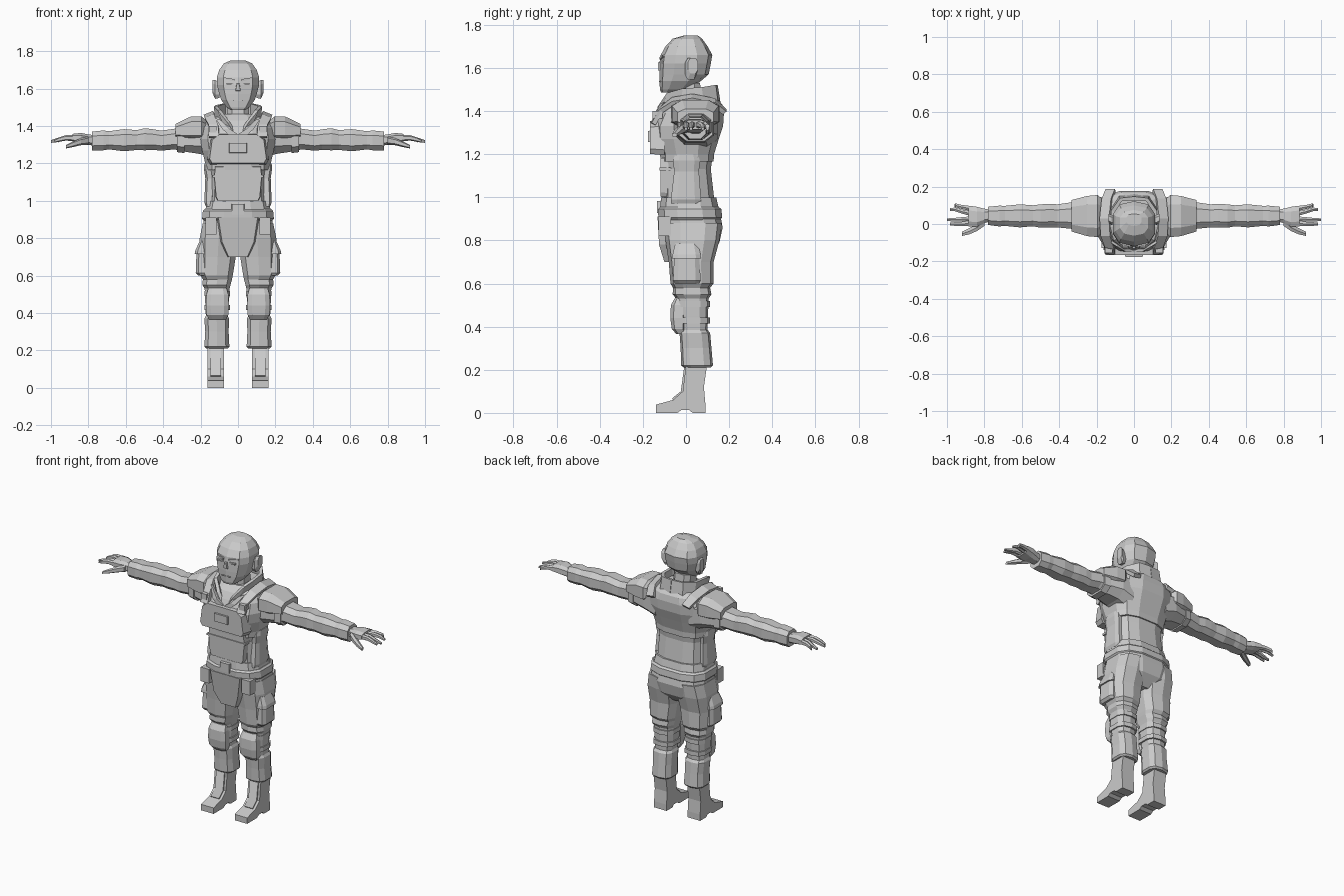
import bpy, bmesh, math

grey = bpy.data.materials.new("plain grey")
grey.diffuse_color = (0.6, 0.6, 0.6, 1)


def finish(name, bm, mirror=False, thick=0):
    bmesh.ops.recalc_face_normals(bm, faces=bm.faces[:])
    me = bpy.data.meshes.new(name)
    bm.to_mesh(me)
    bm.free()
    me.materials.append(grey)
    ob = bpy.data.objects.new(name, me)
    bpy.context.collection.objects.link(ob)
    if thick:
        s = ob.modifiers.new("thickness", "SOLIDIFY")
        s.thickness, s.offset = thick, 0
    if mirror:
        ob.modifiers.new("mirror", "MIRROR").use_mirror_merge = False
    return ob


def loft(name, axis, rings, n=8, power=0.7, mirror=False):
    """Skin n-sided rings (t, a0, a1, b0, b1) along z (a=x, b=y) or x (a=y, b=z)."""
    unit = []
    for i in range(n):
        t = (i + 0.5) * 2 * math.pi / n
        unit.append([math.copysign(abs(f) ** power, f) for f in (math.cos(t), math.sin(t))])
    mc, ms = max(u[0] for u in unit), max(u[1] for u in unit)
    bm = bmesh.new()
    loops = []
    for t, a0, a1, b0, b1 in rings:
        loop = []
        for c, s in unit:
            a = (a0 + a1) / 2 + (a1 - a0) / 2 * c / mc
            b = (b0 + b1) / 2 + (b1 - b0) / 2 * s / ms
            loop.append(bm.verts.new((a, b, t) if axis == "z" else (t, a, b)))
        loops.append(loop)
    for p, q in zip(loops, loops[1:]):
        for i in range(n):
            j = (i + 1) % n
            bm.faces.new((p[i], p[j], q[j], q[i]))
    bm.faces.new(loops[0][::-1])
    bm.faces.new(loops[-1])
    return finish(name, bm, mirror)


def body(name, rings, n=12, power=0.7):
    """Centred loft from (z, half width, y0, y1)."""
    return loft(name, "z", [(z, -w, w, y0, y1) for z, w, y0, y1 in rings], n, power)


def box(name, x0, x1, y0, y1, z0, z1, mirror=False):
    return loft(name, "z", [(z0, x0, x1, y0, y1), (z1, x0, x1, y0, y1)], 4, 1, mirror)


def prism(name, front, back, mirror=False):
    """Join two matching outlines of 3D points."""
    bm = bmesh.new()
    f = [bm.verts.new(p) for p in front]
    b = [bm.verts.new(p) for p in back]
    bm.faces.new(f)
    bm.faces.new(b[::-1])
    for i in range(len(f)):
        j = (i + 1) % len(f)
        bm.faces.new((f[i], b[i], b[j], f[j]))
    return finish(name, bm, mirror)


def band(name, low, high, thick):
    """Mirrored ribbon between two point rows."""
    bm = bmesh.new()
    a = [bm.verts.new(p) for p in low]
    b = [bm.verts.new(p) for p in high]
    for i in range(len(a) - 1):
        bm.faces.new((a[i], a[i + 1], b[i + 1], b[i]))
    return finish(name, bm, True, thick)


def plate(name, half, y0, y1, shrink=0.92):
    """Symmetric front plate from (x, z) points of the right half, narrower at the front."""
    pts = half + [(-x, z) for x, z in half[::-1] if x > 0]
    zc = sum(z for _, z in pts) / len(pts)
    front = [(x * shrink, y0, zc + (z - zc) * shrink) for x, z in pts]
    return prism(name, front, [(x, y1, z) for x, z in pts])


# Head, neck and face
body("head", [(1.485, .04, -.115, -.04), (1.50, .06, -.121, .02), (1.54, .09, -.123, .07),
              (1.57, .10, -.124, .105), (1.62, .113, -.122, .115), (1.66, .113, -.117, .122),
              (1.70, .10, -.095, .10), (1.735, .075, -.062, .075), (1.75, .04, -.01, .055)], 10, 0.75)
body("neck", [(1.37, .075, -.07, .09), (1.44, .06, -.055, .075), (1.53, .058, -.05, .065)], 8)
loft("ear", "x", [(.10, 0, .045, 1.55, 1.635), (.122, -.005, .05, 1.545, 1.645),
                  (.136, .01, .055, 1.575, 1.645)], 8, 0.7, True)
prism("eyebrow", [(.018, -.124, 1.638), (.075, -.108, 1.652), (.075, -.108, 1.66), (.018, -.124, 1.65)],
      [(.018, -.10, 1.638), (.075, -.09, 1.652), (.075, -.09, 1.66), (.018, -.10, 1.65)], True)
box("eye", .022, .062, -.122, -.10, 1.622, 1.631, True)
plate("nose", [(.008, 1.63), (.016, 1.585)], -.131, -.11, 0.8)
box("mouth", -.028, .028, -.126, -.11, 1.535, 1.54)

# Torso with stepped vest edges
body("torso", [(.92, .165, -.11, .14), (.935, .178, -.122, .155), (1.0, .165, -.115, .14),
               (1.0, .157, -.108, .13), (1.13, .152, -.102, .115), (1.165, .158, -.108, .12),
               (1.165, .172, -.118, .128), (1.20, .175, -.12, .13), (1.27, .192, -.148, .152),
               (1.33, .20, -.152, .172), (1.39, .195, -.125, .176), (1.43, .165, -.10, .168),
               (1.465, .10, -.06, .14)])
plate("chest_plate", [(.11, 1.36), (.15, 1.33), (.165, 1.22), (.15, 1.195)], -.166, -.10)
plate("chest_pouch", [(.05, 1.31), (.05, 1.255)], -.176, -.15)
plate("belly_plate", [(.125, 1.185), (.13, 1.13), (.12, 1.02), (.11, 1.0)], -.118, -.08, 0.97)
box("belly_strap", -.135, .135, -.124, -.07, 1.125, 1.137)
loft("side_pouch", "z", [(.97, .13, .172, -.07, .07), (.99, .13, .18, -.07, .07), (1.12, .12, .175, -.055, .06),
                         (1.17, .13, .182, -.06, .065), (1.2, .13, .18, -.05, .055)], 8, 0.6, True)
plate("front_tab", [(.035, .985), (.035, .925)], -.135, -.10)

# Raised collar, lapels and shoulder straps
band("collar", [(.012, -.128, 1.36), (.07, -.105, 1.405), (.115, -.02, 1.43), (.115, .08, 1.435), (.075, .14, 1.44), (0, .15, 1.44)],
     [(.05, -.125, 1.42), (.10, -.085, 1.485), (.118, -.015, 1.505), (.112, .07, 1.51), (.07, .13, 1.52), (0, .137, 1.52)], .02)
band("lapel", [(.0, -.14, 1.355), (.045, -.14, 1.385), (.09, -.115, 1.43)],
     [(.04, -.142, 1.345), (.08, -.135, 1.38), (.12, -.095, 1.44)], .014)
band("shoulder_strap", [(.10, -.155, 1.34), (.105, -.125, 1.40), (.125, -.06, 1.455), (.13, .03, 1.47), (.12, .13, 1.45), (.10, .18, 1.40)],
     [(.155, -.15, 1.34), (.155, -.115, 1.40), (.175, -.06, 1.435), (.18, .03, 1.45), (.17, .13, 1.43), (.15, .18, 1.39)], .022)
box("strap_buckle", .115, .155, -.155, -.11, 1.365, 1.40, True)

# Arms with sleeve creases and padded shoulders
loft("sleeve", "x", [(.12, -.06, .145, 1.22, 1.42), (.20, -.055, .145, 1.25, 1.425), (.28, -.035, .125, 1.262, 1.405),
                     (.34, -.025, .115, 1.275, 1.385), (.41, -.018, .105, 1.268, 1.375), (.45, -.018, .108, 1.272, 1.382),
                     (.50, -.02, .105, 1.27, 1.388), (.54, -.012, .10, 1.272, 1.378), (.61, -.018, .105, 1.265, 1.383),
                     (.69, -.01, .097, 1.275, 1.372), (.72, -.013, .098, 1.27, 1.376), (.78, -.005, .092, 1.27, 1.37),
                     (.78, .01, .08, 1.29, 1.355)], 8, 0.75, True)
loft("shoulder_pad", "x", [(.17, -.045, .135, 1.35, 1.43), (.195, -.07, .155, 1.32, 1.452), (.25, -.065, .15, 1.32, 1.452),
                           (.335, -.04, .128, 1.335, 1.41), (.335, -.025, .115, 1.34, 1.39)], 8, 0.65, True)
loft("arm_strap", "x", [(.285, -.042, .13, 1.255, 1.39), (.325, -.036, .124, 1.26, 1.385)], 8, 0.75, True)

# Hands
loft("palm", "x", [(.76, .015, .075, 1.295, 1.35), (.80, .005, .082, 1.298, 1.355), (.84, -.015, .092, 1.305, 1.363),
                   (.885, -.012, .098, 1.315, 1.358)], 8, 0.7, True)
for name, y, tip_y, tip in (("index_finger", .002, .0, .985), ("middle_finger", .028, .023, 1.0),
                            ("ring_finger", .055, .078, .985), ("little_finger", .082, .10, .96)):
    m = (y + tip_y) / 2
    loft(name, "x", [(.87, y - .013, y + .013, 1.318, 1.352), (.92, m - .011, m + .011, 1.322, 1.351),
                     (.955, tip_y - .01, tip_y + .01, 1.316, 1.34), (tip, tip_y - .007, tip_y + .007, 1.31, 1.324)], 6, 0.8, True)
loft("thumb", "x", [(.80, -.01, .035, 1.30, 1.345), (.84, -.038, .0, 1.297, 1.335), (.88, -.055, -.022, 1.288, 1.318),
                    (.92, -.064, -.042, 1.28, 1.298)], 6, 0.8, True)

# Hips, belt and front flap
body("hips", [(.73, .08, -.06, .10), (.79, .16, -.09, .155), (.86, .188, -.108, .17), (.94, .18, -.112, .155), (.97, .165, -.10, .14)])
body("belt", [(.895, .184, -.118, .158), (.905, .192, -.128, .168), (.945, .188, -.13, .164), (.955, .178, -.118, .152)])
prism("front_flap", [(x, y, z) for x, y, z in ((-.105, -.132, .91), (-.085, -.125, .78), (-.05, -.10, .70),
                                               (.05, -.10, .70), (.085, -.125, .78), (.105, -.132, .91))],
      [(x, y, z) for x, y, z in ((-.115, -.09, .91), (-.095, -.08, .78), (-.055, -.075, .70),
                                 (.055, -.075, .70), (.095, -.08, .78), (.115, -.09, .91))])
box("belt_pouch", .115, .175, -.128, -.07, .82, .91, True)

# Trouser legs and thigh pockets
loft("trouser_leg", "z", [(.21, .055, .17, -.01, .115), (.22, .046, .18, -.022, .125), (.30, .05, .175, -.025, .118),
                          (.37, .048, .18, -.03, .112), (.385, .055, .172, -.025, .10), (.45, .048, .175, -.04, .102),
                          (.53, .045, .178, -.045, .105), (.55, .04, .19, -.062, .118), (.58, .032, .188, -.06, .112),
                          (.60, .028, .20, -.072, .128), (.70, .012, .205, -.08, .128), (.80, .002, .205, -.095, .155),
                          (.88, .0, .188, -.10, .165)], 10, 0.7, True)
loft("thigh_pocket", "z", [(.60, .15, .212, -.05, .06), (.615, .15, .226, -.06, .068), (.72, .15, .222, -.055, .062),
                           (.77, .15, .20, -.05, .055)], 8, 0.5, True)
loft("pocket_flap", "z", [(.715, .15, .232, -.064, .07), (.735, .15, .228, -.062, .068), (.785, .15, .205, -.05, .055)], 8, 0.5, True)

# Knee pads and their straps
loft("knee_pad", "z", [(.365, .065, .155, -.045, 0), (.39, .052, .168, -.066, 0), (.44, .048, .172, -.073, 0),
                       (.50, .052, .168, -.07, 0), (.535, .062, .158, -.05, 0)], 8, 0.6, True)
for z in (.415, .49):
    loft("knee_strap", "z", [(z, .042, .18, -.05, .112), (z + .028, .042, .18, -.05, .112)], 10, 0.7, True)

# Boots: side outline with arched sole, laced tongue in front
side = [(-.14, 0), (-.14, .038), (-.06, .06), (-.015, .10), (.0, .225), (.098, .225), (.083, .12),
        (.09, .04), (.09, 0), (.03, 0), (.015, .014), (-.02, .014), (-.04, 0)]
prism("boot", [(.075, y, z) for y, z in side], [(.163, y, z) for y, z in side], True)
prism("boot_tongue", [(x, y, z) for x, y, z in ((.09, -.066, .066), (.148, -.066, .066), (.148, -.024, .10),
                                                (.148, -.009, .21), (.09, -.009, .21), (.09, -.024, .10))],
      [(x, y, z) for x, y, z in ((.09, -.05, .05), (.148, -.05, .05), (.148, .0, .09),
                                 (.148, .01, .21), (.09, .01, .21), (.09, .0, .09))], True)
